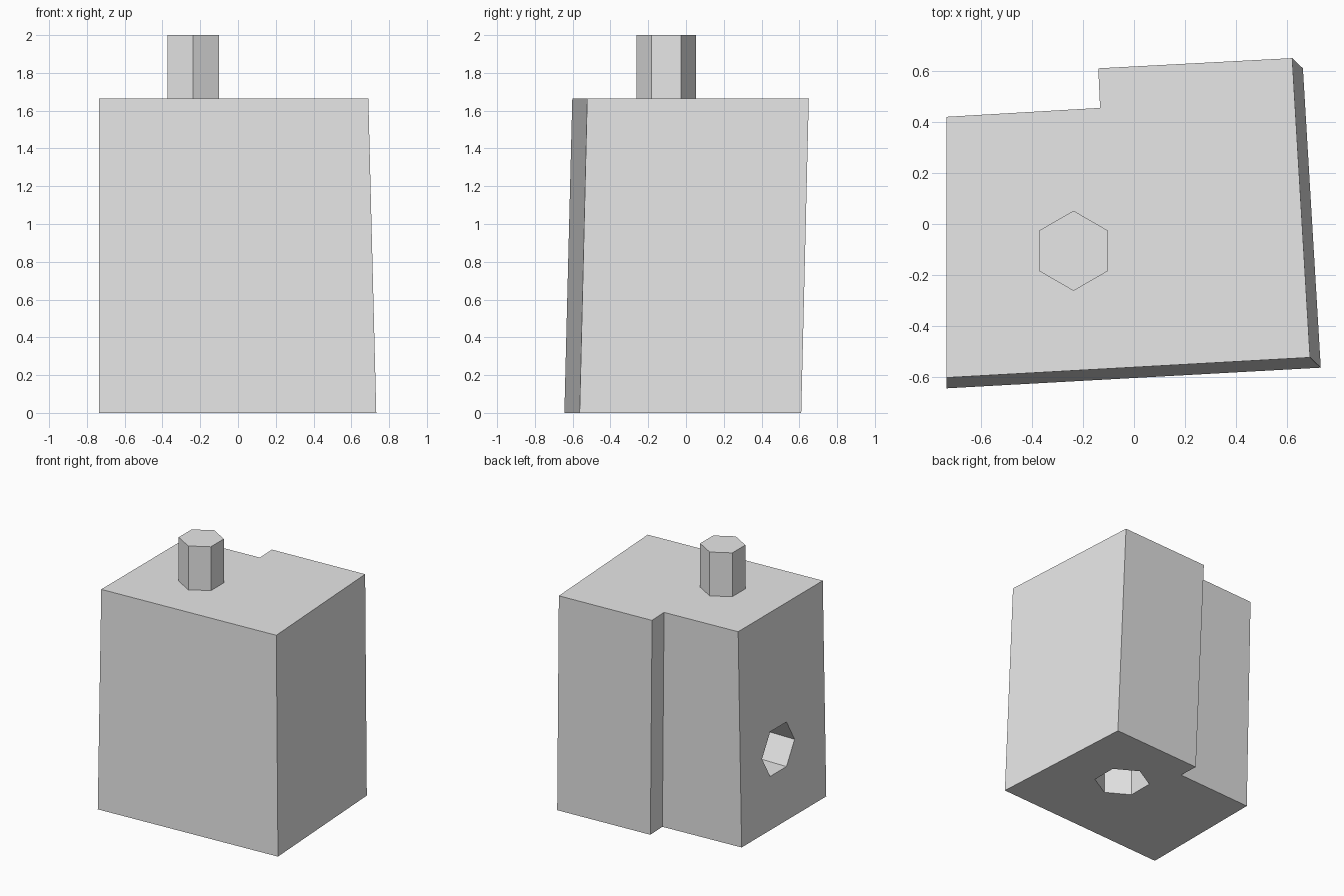
import bpy, bmesh
from math import pi
from mathutils import Matrix

cube = bpy.data.objects.get("Cube")
if cube:
    bpy.data.objects.remove(cube, do_unlink=True)

TOP = 1.665
GREY = (0.8, 0.8, 0.8, 1)
grey = bpy.data.materials.new("plain_grey")
grey.use_nodes = True
grey.diffuse_color = GREY
grey.node_tree.nodes["Principled BSDF"].inputs["Base Color"].default_value = GREY


def add_object(name, bm):
    bmesh.ops.recalc_face_normals(bm, faces=bm.faces)
    mesh = bpy.data.meshes.new(name)
    bm.to_mesh(mesh)
    bm.free()
    mesh.materials.append(grey)
    obj = bpy.data.objects.new(name, mesh)
    bpy.context.collection.objects.link(obj)
    return obj


def hex_prism(name, centre, radius, depth, turn):
    """Six-sided prism centred on a point, turned by a matrix."""
    bm = bmesh.new()
    bmesh.ops.create_cone(bm, cap_ends=True, segments=6, radius1=radius,
                          radius2=radius, depth=depth,
                          matrix=Matrix.Translation(centre) @ turn)
    return add_object(name, bm)


# Leaning block with a step in its back; the left wall stays upright
outline = [(-0.735, -0.602), (0.69, -0.523), (0.62, 0.65),
           (-0.14, 0.61), (-0.133, 0.455), (-0.735, 0.42)]
bm = bmesh.new()
upper = [bm.verts.new((x, y, TOP)) for x, y in outline]
lower = [bm.verts.new((x, y - 0.042, 0) if x < -0.7 else (x + 0.042, y - 0.04, 0))
         for x, y in outline]
bm.faces.new(upper)
bm.faces.new(lower[::-1])
for i in range(len(outline)):
    j = (i + 1) % len(outline)
    bm.faces.new((lower[i], lower[j], upper[j], upper[i]))
block = add_object("block", bm)

# Hexagonal sockets in the underside and the side wall
point_y = Matrix.Rotation(pi / 2, 4, "Z")
along_x = Matrix.Rotation(pi / 2, 4, "Y")
HEX_UP = along_x @ point_y
sockets = [("bottom_socket_cutter", (0.17, 0.07, 0), Matrix.Identity(4)),
           ("side_socket_cutter", (-0.735, -0.065, 0.582), HEX_UP)]
for name, centre, turn in sockets:
    cutter = hex_prism(name, centre, 0.197, 0.72, turn)
    # Corners of the bottom socket point along y, those of the side one too
    axis = 1
    reach = max(abs(v.co[axis] - centre[axis]) for v in cutter.data.vertices)
    if reach < 0.19:
        spin = Matrix.Rotation(pi / 6, 4, "Z" if turn != HEX_UP else "X")
        move = Matrix.Translation(centre)
        cutter.data.transform(move @ spin @ move.inverted())
    cutter.hide_render = True
    mod = block.modifiers.new(name, "BOOLEAN")
    mod.operation = "DIFFERENCE"
    mod.solver = "EXACT"
    mod.object = cutter
    bpy.context.view_layer.objects.active = block
    bpy.ops.object.modifier_apply(modifier=name)
    bpy.data.objects.remove(cutter, do_unlink=True)

# Hexagonal peg on top
peg = hex_prism("top_peg", (-0.237, -0.105, (TOP + 2) / 2), 0.157, 2 - TOP,
                Matrix.Identity(4))
if max(v.co.y for v in peg.data.vertices) < 0.04:
    move = Matrix.Translation((-0.237, -0.105, 0))
    peg.data.transform(move @ Matrix.Rotation(pi / 6, 4, "Z") @ move.inverted())
